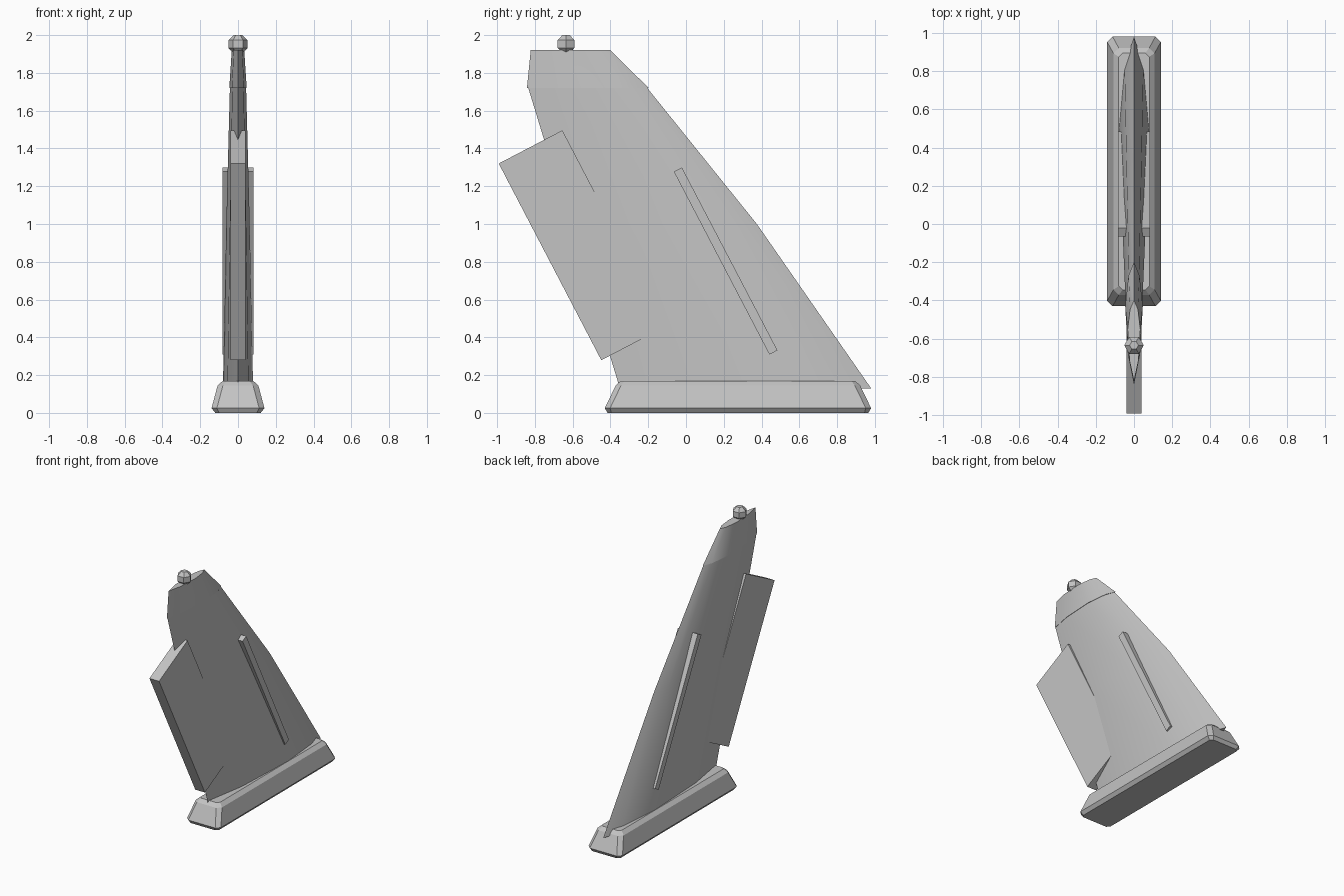
import bpy
import bmesh
import math
from mathutils import Matrix, Vector

cube = bpy.data.objects.get("Cube")
if cube:
    bpy.data.objects.remove(cube, do_unlink=True)

grey = bpy.data.materials.new("plain_grey")
grey.use_nodes = True
grey.diffuse_color = (0.55, 0.55, 0.55, 1)
grey.node_tree.nodes["Principled BSDF"].inputs["Base Color"].default_value = grey.diffuse_color


def finish(name, bm, smooth=False):
    bmesh.ops.recalc_face_normals(bm, faces=bm.faces[:])
    mesh = bpy.data.meshes.new(name)
    bm.to_mesh(mesh)
    bm.free()
    mesh.materials.append(grey)
    obj = bpy.data.objects.new(name, mesh)
    bpy.context.collection.objects.link(obj)
    if smooth:
        bpy.ops.object.select_all(action="DESELECT")
        obj.select_set(True)
        bpy.context.view_layer.objects.active = obj
        bpy.ops.object.shade_smooth_by_angle(angle=math.radians(30))
    return obj


def loft(name, rings, smooth=False):
    """Skin a stack of closed rings and cap both ends."""
    bm = bmesh.new()
    loops = [[bm.verts.new(p) for p in ring] for ring in rings]
    for low, high in zip(loops, loops[1:]):
        for i in range(len(low)):
            j = (i + 1) % len(low)
            bm.faces.new((low[i], low[j], high[j], high[i]))
    bm.faces.new(loops[0])
    bm.faces.new(loops[-1])
    return finish(name, bm, smooth)


def airfoil(z, trailing, leading, half):
    """Section with sharp ends: chord fraction from the leading edge, thickness ratio."""
    side = [(0.11, 0.62), (0.36, 1), (0.75, 0.7)]
    chord = leading - trailing
    right = [(half * t, leading - chord * f, z) for f, t in side]
    left = [(-x, y, z) for x, y, z in reversed(right)]
    return [(0, leading, z)] + right + [(0, trailing, z)] + left


def chamfered(z, hx, hy, cut, cy):
    """Rectangle with cut corners."""
    quarter = [(hx, hy - cut), (hx - cut, hy)]
    pts = quarter + [(-x, y) for x, y in reversed(quarter)]
    pts += [(-x, -y) for x, y in pts]
    return [(x, y + cy, z) for x, y in pts]


def slanted_box(name, top, bottom, width, half):
    """Box running from top to bottom in the side plane; both are (y, z) axis ends."""
    a, b = Vector((0, *top)), Vector((0, *bottom))
    along = (a - b).normalized()
    across = Vector((1, 0, 0)).cross(along)
    frame = Matrix((Vector((1, 0, 0)), across, along)).transposed().to_4x4()
    frame.translation = (a + b) / 2
    bm = bmesh.new()
    bmesh.ops.create_cube(bm, size=1)
    bm.transform(frame @ Matrix.Diagonal((2 * half, width, (a - b).length, 1)))
    return finish(name, bm)


# Swept fin and its separate tip
loft("fin", [airfoil(0.13, -0.35, 0.98, 0.08),
             airfoil(1.0, -0.615, 0.375, 0.062),
             airfoil(1.72, -0.835, -0.205, 0.043)], smooth=True)
loft("fin_tip", [airfoil(1.72, -0.842, -0.198, 0.046),
                 airfoil(1.92, -0.822, -0.40, 0.033)], smooth=True)

# Rudder panel on the trailing edge
slanted_box("rudder", (-0.823, 1.408), (-0.28, 0.367), 0.38, 0.04)

# Raised strips showing on both sides of the fin
slanted_box("side_strips", (-0.043, 1.288), (0.463, 0.32), 0.048, 0.083)

# Chamfered plinth
loft("base", [chamfered(z, hx, hy, cut, 0.275) for z, hx, hy, cut in
              [(0, 0.12, 0.69, 0.02), (0.025, 0.14, 0.705, 0.028),
               (0.145, 0.108, 0.647, 0.028), (0.17, 0.08, 0.62, 0.02)]])

# Faceted beacon on the tip
loft("beacon", [[(r * math.cos(k * math.pi / 3), -0.635 + r * math.sin(k * math.pi / 3), z)
                 for k in range(6)]
                for z, r in [(1.905, 0.023), (1.932, 0.051), (1.973, 0.051), (2.0, 0.023)]])
